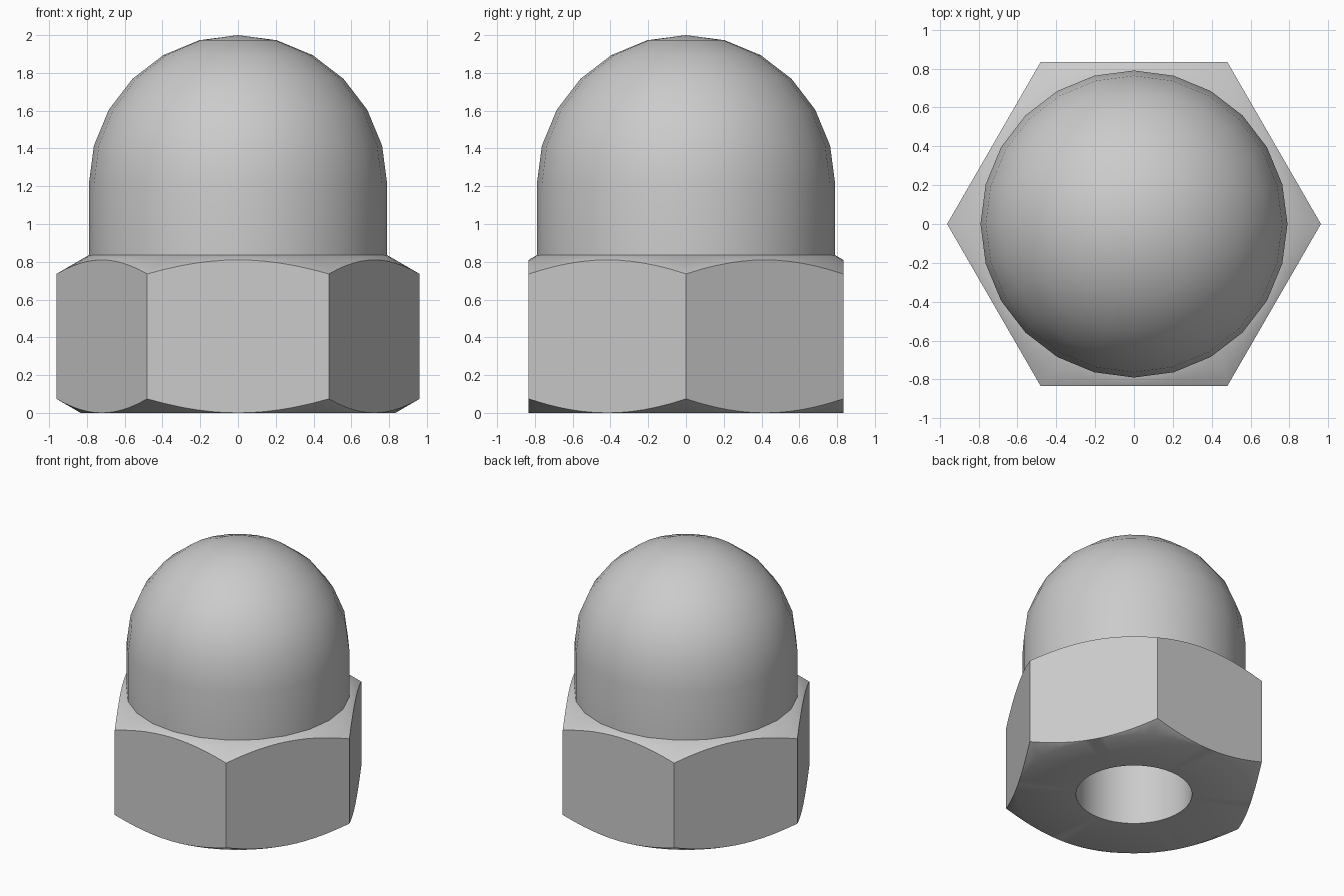
import bpy, bmesh
from math import pi, sin, cos, tan, radians

cube = bpy.data.objects.get("Cube")
if cube:
    bpy.data.objects.remove(cube, do_unlink=True)

steel = bpy.data.materials.new("grey steel")
steel.use_nodes = True
GREY = (0.6, 0.6, 0.6, 1)
steel.diffuse_color = GREY
steel.node_tree.nodes["Principled BSDF"].inputs["Base Color"].default_value = GREY

APOTHEM = 0.833
BASE_TOP = 0.81
DOME_R = 0.79
DOME_Z = 1.21
SHOULDER = 0.835
HOLE_R = 0.41
SLOPE = tan(radians(30))


def hex_radius(a):
    """Distance from the axis to the hexagon side at angle a."""
    return APOTHEM / cos(a % (pi / 3) - pi / 6)


def lathe(name, profile, sides, smooth_angle):
    """Spin (radius, height) functions of the angle round the z axis."""
    bm = bmesh.new()
    rings = []
    for point in profile:
        ring = []
        for i in range(sides):
            a = 2 * pi * i / sides
            r, z = point(a)
            ring.append(bm.verts.new((r * cos(a), r * sin(a), z)))
        rings.append(ring)
    for low, high in zip(rings, rings[1:]):
        for i in range(sides):
            j = (i + 1) % sides
            bm.faces.new((low[i], low[j], high[j], high[i]))
    bmesh.ops.remove_doubles(bm, verts=bm.verts, dist=0.0005)
    mesh = bpy.data.meshes.new(name)
    bm.to_mesh(mesh)
    bm.free()
    mesh.materials.append(steel)
    obj = bpy.data.objects.new(name, mesh)
    bpy.context.collection.objects.link(obj)
    bpy.ops.object.select_all(action="DESELECT")
    obj.select_set(True)
    bpy.context.view_layer.objects.active = obj
    bpy.ops.object.shade_smooth_by_angle(angle=radians(smooth_angle))
    return obj


def circle(r, z):
    return lambda a: (r, z)


def lower_edge(a):
    r = hex_radius(a)
    return r, (r - APOTHEM) * SLOPE


def upper_edge(a):
    r = hex_radius(a)
    return r, BASE_TOP - (r - APOTHEM) * SLOPE


# Chamfered hexagonal body with a blind hole in its underside
lathe("hex_body", [
    circle(0, DOME_Z), circle(HOLE_R, DOME_Z), circle(HOLE_R, 0),
    circle(APOTHEM, 0), lower_edge, upper_edge,
    circle(DOME_R, SHOULDER), circle(0.7, SHOULDER),
], 72, 40)

# Rounded cap: a straight collar topped by a half sphere
STEPS = 6
arc = [circle(DOME_R * cos(t), DOME_Z + DOME_R * sin(t))
       for t in (pi / 2 * k / STEPS for k in range(STEPS + 1))]
lathe("dome_cap", [circle(DOME_R, SHOULDER)] + arc, 24, 40)
